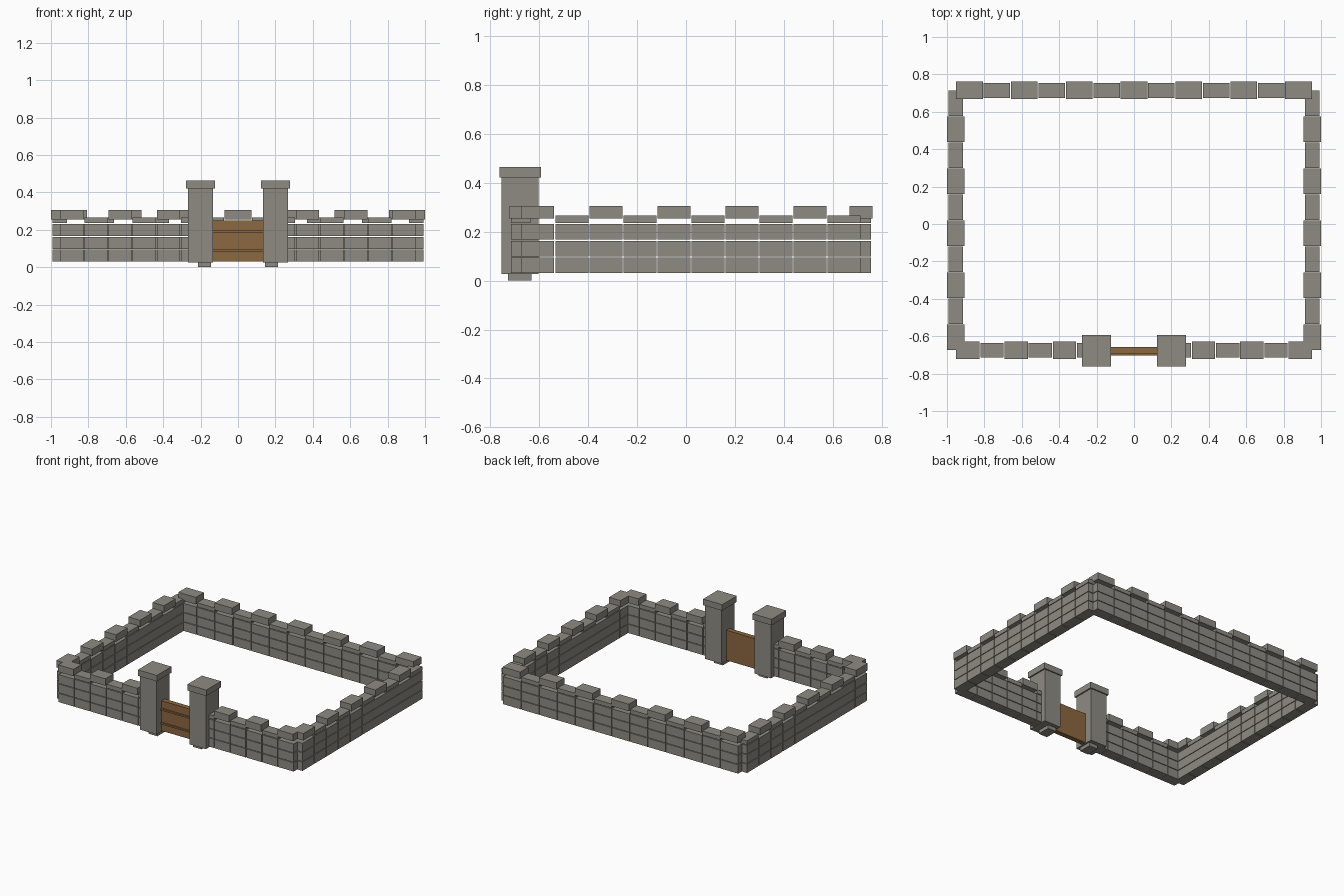
import bpy, bmesh
from mathutils import Matrix, Vector

if "Cube" in bpy.data.objects:
    bpy.data.objects.remove(bpy.data.objects["Cube"])


def material(name, rgb):
    m = bpy.data.materials.new(name)
    m.diffuse_color = (*rgb, 1)
    m.use_nodes = True
    m.node_tree.nodes["Principled BSDF"].inputs["Base Color"].default_value = m.diffuse_color
    return m


STONE = material("warm grey stone", (0.275, 0.260, 0.225))
WOOD = material("brown wood", (0.265, 0.138, 0.052))


def build(name, boxes, mat):
    """One object from boxes given as (centre, size)."""
    bm = bmesh.new()
    for centre, size in boxes:
        bmesh.ops.create_cube(bm, size=1, matrix=Matrix.Translation(centre)
                              @ Matrix.Diagonal((*size, 1)))
    me = bpy.data.meshes.new(name)
    bm.to_mesh(me)
    bm.free()
    me.materials.append(mat)
    ob = bpy.data.objects.new(name, me)
    bpy.context.collection.objects.link(ob)
    return ob


def span(x0, x1, y0, y1, z0, z1):
    return (((x0 + x1) / 2, (y0 + y1) / 2, (z0 + z1) / 2),
            (x1 - x0, y1 - y0, z1 - z0))


BASE, COURSE, GAP = 0.03, 0.0685, 0.0045
DEPTH, CAP_DEPTH = 0.08, 0.093


def wall(name, start, end, count):
    """Three courses of separate blocks, topped by alternating merlons and low slabs."""
    start, end = Vector(start), Vector(end)
    step = (end - start) / count
    along_x = abs(step.x) > abs(step.y)
    pitch = step.length

    def block(k, z0, z1, length, depth):
        c = start + step * (k + 0.5)
        size = (length, depth) if along_x else (depth, length)
        return ((c.x, c.y, (z0 + z1) / 2), (*size, z1 - z0))

    blocks, merlons, slabs = [], [], []
    for k in range(count):
        for row in range(3):
            z = BASE + row * COURSE
            blocks.append(block(k, z, z + COURSE - GAP, pitch - GAP, DEPTH))
        if k % 2 == 0:
            merlons.append(block(k, 0.254, 0.305, pitch - GAP, CAP_DEPTH))
        else:
            slabs.append(block(k, 0.236, 0.265, pitch - GAP, DEPTH))
    build(name + "_blocks", blocks, STONE)
    build(name + "_merlons", merlons, STONE)
    build(name + "_slabs", slabs, STONE)


# Walls around the yard
X, FRONT, BACK = 0.953, -0.675, 0.715
wall("back_wall", (-X, BACK), (X, BACK), 13)
for side, s in (("left", -1), ("right", 1)):
    wall(side + "_side_wall", (s * X, FRONT), (s * X, BACK), 10)
    wall(side + "_front_wall", (s * X, FRONT), (s * 0.178, FRONT), 6)

# Gate pillars with cap and foot
for side, s in (("left", -1), ("right", 1)):
    x = s * 0.2
    build(side + "_pillar", [span(x - 0.067, x + 0.067, -0.753, -0.602, 0.026, 0.42)], STONE)
    build(side + "_pillar_cap", [span(x - 0.077, x + 0.077, -0.762, -0.593, 0.42, 0.464)], STONE)
    f = s * 0.179
    build(side + "_pillar_foot", [span(f - 0.035, f + 0.035, -0.727, -0.631, 0, 0.026)], STONE)

# Wooden gate with two battens
build("gate_panel", [span(-0.134, 0.134, -0.693, -0.657, 0.03, 0.25)], WOOD)
build("gate_battens", [span(-0.134, 0.134, -0.703, -0.693, z - 0.006, z + 0.006)
                       for z in (0.088, 0.19)], WOOD)
